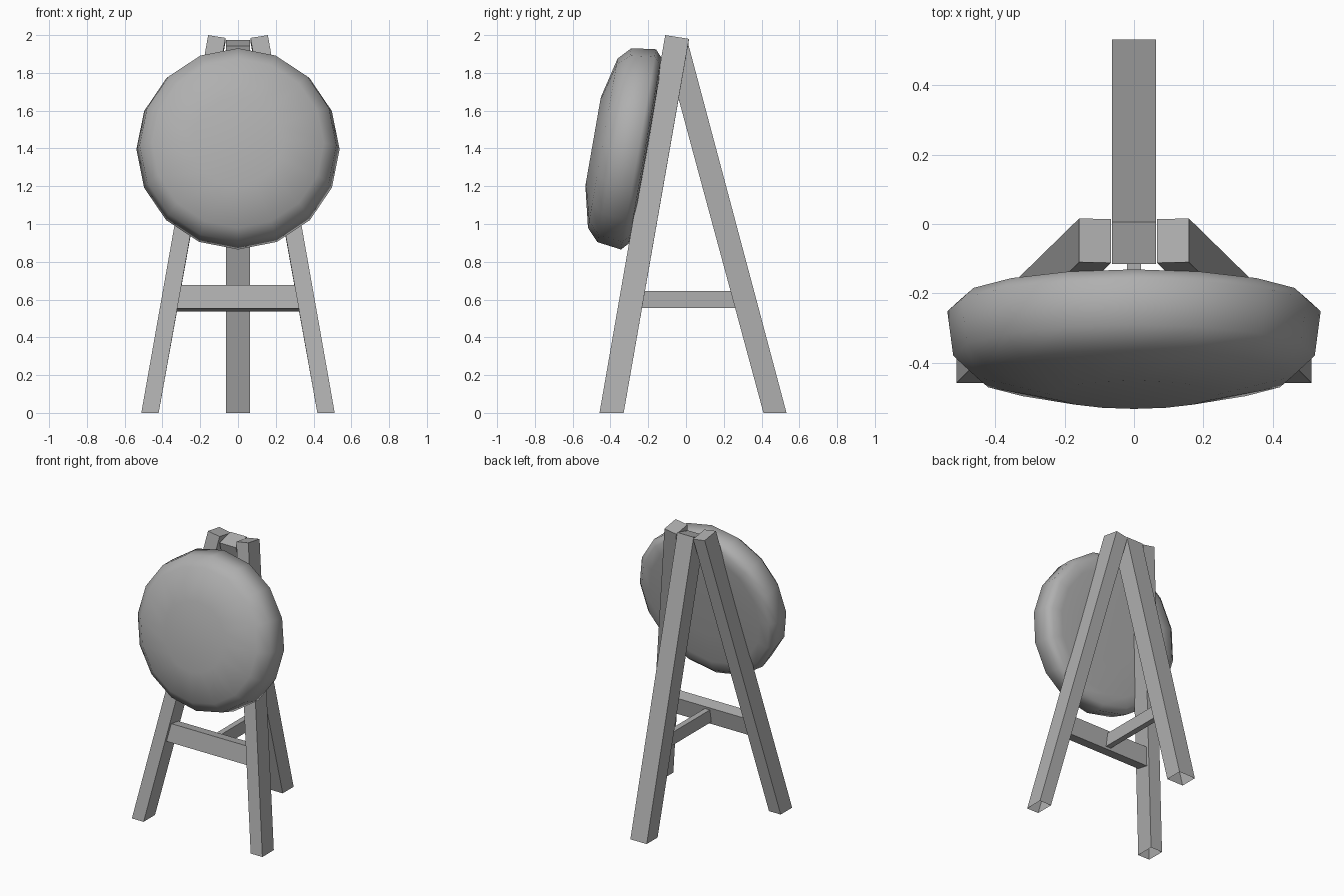
import bpy, bmesh, math
from mathutils import Vector

if "Cube" in bpy.data.objects:
    bpy.data.objects.remove(bpy.data.objects["Cube"])

# Dark grey for every part
grey = bpy.data.materials.new("dark_grey")
grey.diffuse_color = (0.43, 0.43, 0.43, 1)
grey.use_nodes = True
grey.node_tree.nodes["Principled BSDF"].inputs["Base Color"].default_value = grey.diffuse_color


def loft(name, rings, smooth=False, open_start=False):
    """Skin a list of equal-length point rings and cap the ends."""
    bm = bmesh.new()
    vs = [[bm.verts.new(p) for p in ring] for ring in rings]
    n = len(rings[0])
    for a, b in zip(vs, vs[1:]):
        for i in range(n):
            j = (i + 1) % n
            bm.faces.new((a[i], a[j], b[j], b[i]))
    if not open_start:
        bm.faces.new(vs[0])
    bm.faces.new(vs[-1])
    bmesh.ops.recalc_face_normals(bm, faces=bm.faces)
    for f in bm.faces:
        f.smooth = smooth
    me = bpy.data.meshes.new(name)
    bm.to_mesh(me)
    bm.free()
    me.materials.append(grey)
    ob = bpy.data.objects.new(name, me)
    bpy.context.collection.objects.link(ob)
    return ob


# Front legs: open feet cut level, tops cut square to the lean
for side, s in (("left", -1), ("right", 1)):
    foot = [(0.42 * s, -0.458, 0), (0.512 * s, -0.458, 0),
            (0.512 * s, -0.33, 0), (0.42 * s, -0.33, 0)]
    top = [(0.066 * s, -0.112, 1.985), (0.158 * s, -0.11, 2.0),
           (0.158 * s, 0.016, 1.98), (0.066 * s, 0.014, 1.965)]
    loft("front_leg_" + side, [foot, top], open_start=True)

# Back leg
w = 0.064
loft("back_leg", [
    [(-w, 0.41, 0), (w, 0.41, 0), (w, 0.532, 0), (-w, 0.532, 0)],
    [(-w, -0.115, 1.943), (w, -0.115, 1.943), (w, 0.006, 1.975), (-w, 0.006, 1.975)]],
    open_start=True)

# Crossbar between the front legs, leaning with them
section = [(0.33, -0.342, 0.553), (0.33, -0.258, 0.538),
           (0.307, -0.236, 0.661), (0.307, -0.32, 0.676)]
loft("front_crossbar", [[(s * x, y, z) for x, y, z in section] for s in (-1, 1)])

# Brace from the crossbar to the back leg
b = 0.02
loft("brace", [
    [(-b, -0.28, 0.554), (b, -0.28, 0.554), (b, -0.28, 0.645), (-b, -0.28, 0.645)],
    [(-b, 0.275, 0.554), (b, 0.275, 0.554), (b, 0.25, 0.645), (-b, 0.25, 0.645)]])

# Round target: 16-sided rounded disc leaning against the front legs
tilt = math.atan(0.175)
up = Vector((0, math.sin(tilt), math.cos(tilt)))
out = Vector((0, -math.cos(tilt), math.sin(tilt)))
centre = Vector((0, -0.46, 0)) + up * 1.41
profile = [(0.22, -0.012), (0.43, -0.008), (0.50, 0.0), (0.538, 0.035),
           (0.521, 0.165), (0.455, 0.227), (0.238, 0.279)]
rings = []
for r, d in profile:
    rings.append([centre + out * d + Vector((1, 0, 0)) * (r * math.cos(a)) + up * (r * math.sin(a))
                  for a in (i * math.tau / 16 for i in range(16))])
loft("target_disc", rings, smooth=True)
